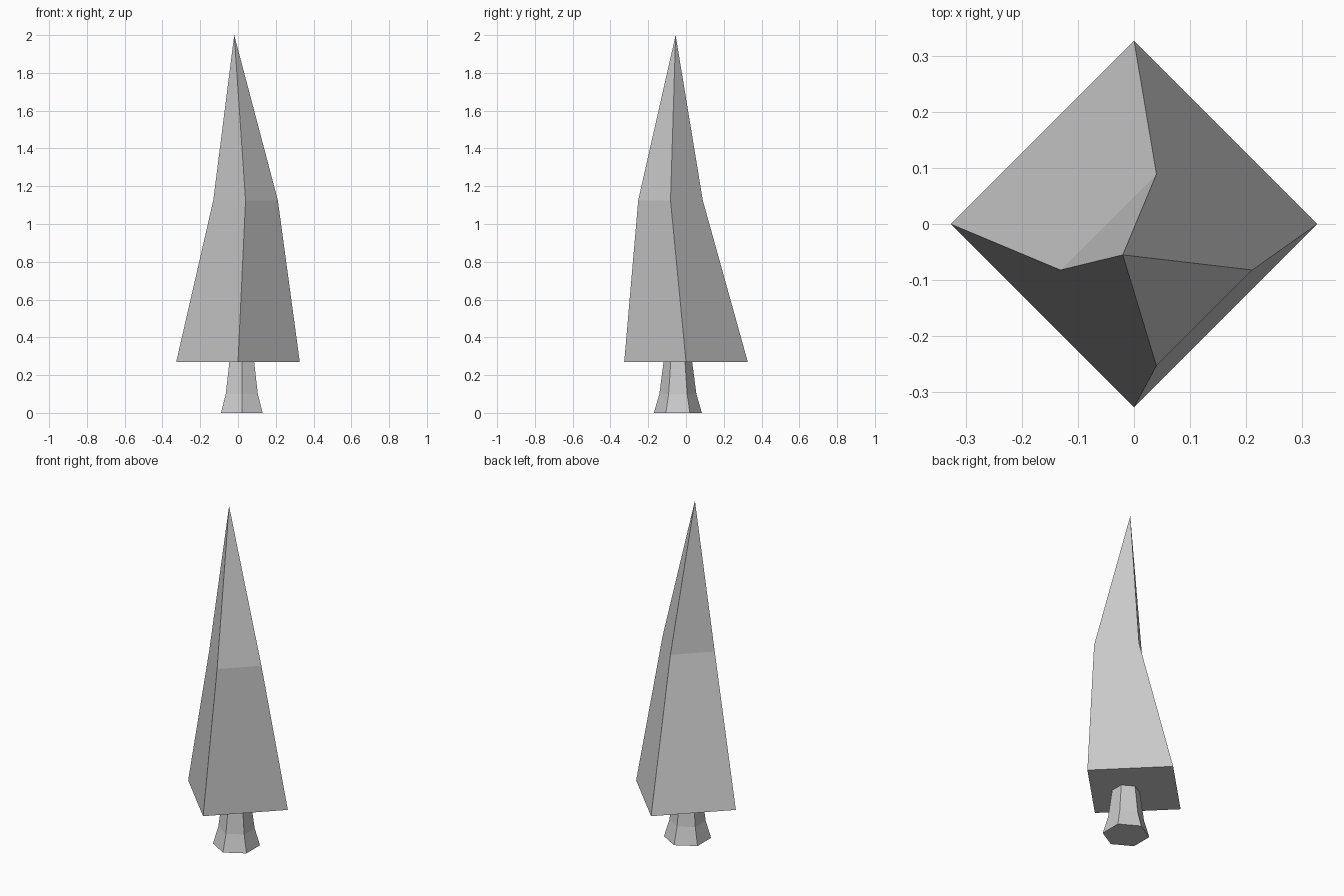
import bpy
import bmesh
from math import cos, sin, tau

cube = bpy.data.objects.get("Cube")
if cube:
    bpy.data.objects.remove(cube, do_unlink=True)


def make_material(name, rgb):
    mat = bpy.data.materials.new(name)
    mat.use_nodes = True
    mat.diffuse_color = (*rgb, 1)
    mat.node_tree.nodes["Principled BSDF"].inputs["Base Color"].default_value = (*rgb, 1)
    return mat


def loft(name, sides, turn, rings, mat, apex=None):
    """Join polygon rings (x, y, z, radius) into a closed faceted solid."""
    bm = bmesh.new()
    loops = []
    for x, y, z, r in rings:
        angles = [turn + tau * i / sides for i in range(sides)]
        loops.append([bm.verts.new((x + r * cos(a), y + r * sin(a), z)) for a in angles])
    for low, high in zip(loops, loops[1:]):
        for i in range(sides):
            j = (i + 1) % sides
            bm.faces.new((low[i], low[j], high[j], high[i]))
    bm.faces.new(loops[0][::-1])
    top = loops[-1]
    if apex:
        tip = bm.verts.new(apex)
        for i in range(sides):
            bm.faces.new((top[i], top[(i + 1) % sides], tip))
    else:
        bm.faces.new(top)
    bmesh.ops.recalc_face_normals(bm, faces=bm.faces)
    mesh = bpy.data.meshes.new(name)
    bm.to_mesh(mesh)
    bm.free()
    mesh.materials.append(mat)
    obj = bpy.data.objects.new(name, mesh)
    bpy.context.collection.objects.link(obj)
    return obj


grey = make_material("pale grey", (0.6, 0.6, 0.6))

# Four-sided foliage that leans off centre and ends in a point
loft("foliage", 4, 0,
     [(0, 0, 0.27, 0.327), (0.04, -0.082, 1.125, 0.171)],
     grey, apex=(-0.02, -0.055, 2))

# Six-sided trunk with a flared foot
loft("trunk", 6, tau / 4,
     [(0.02, -0.043, 0, 0.127), (0.02, -0.043, 0.1, 0.098), (0.02, -0.043, 0.275, 0.075)],
     grey)
